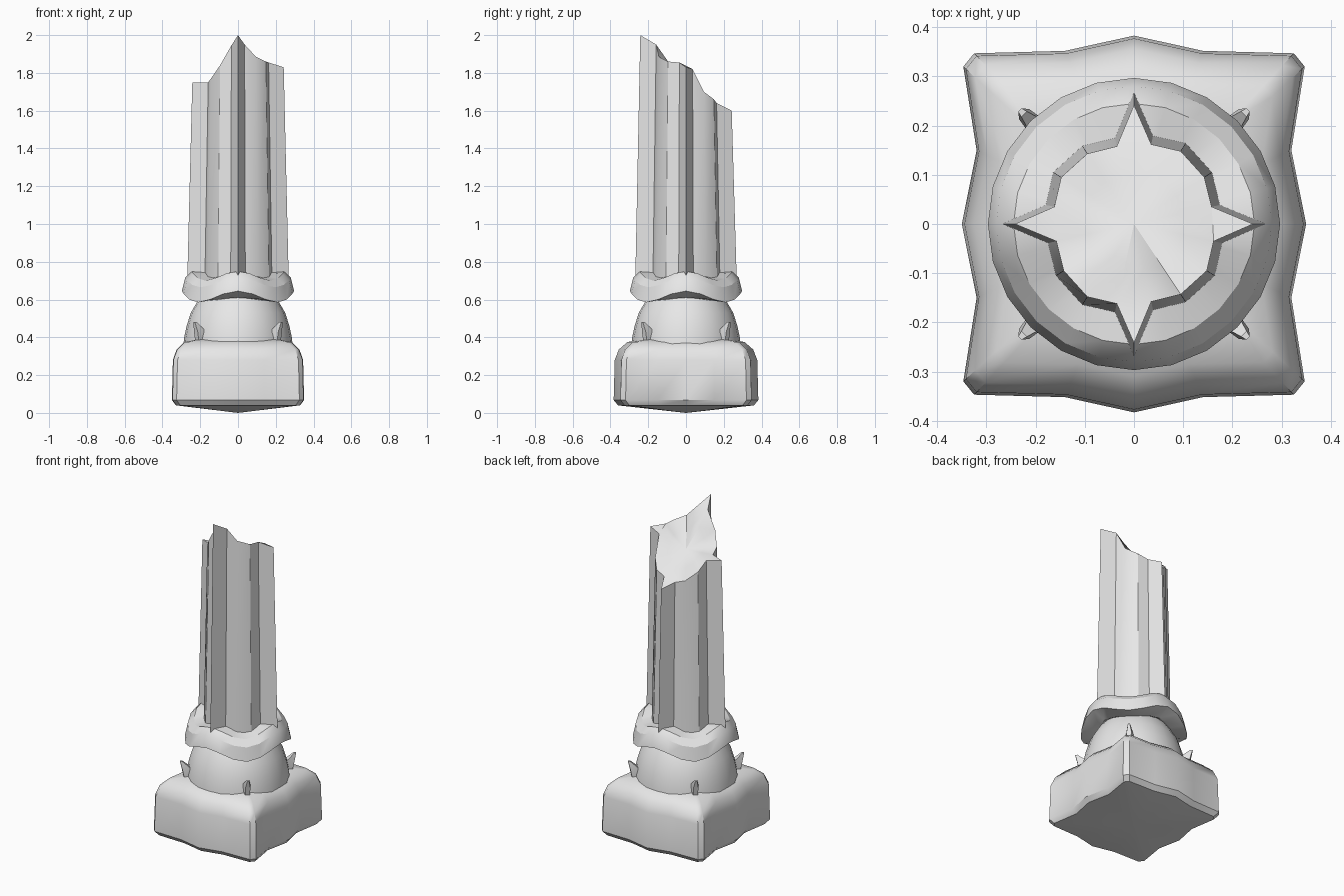
import bpy, bmesh, math
from mathutils import Vector

cube = bpy.data.objects.get("Cube")
if cube:
    bpy.data.objects.remove(cube, do_unlink=True)

stone = bpy.data.materials.new("pale_stone")
stone.use_nodes = True
GREY = (0.8, 0.8, 0.8, 1)
stone.diffuse_color = GREY
stone.node_tree.nodes["Principled BSDF"].inputs["Base Color"].default_value = GREY


def finish(name, bm, angle=30):
    bmesh.ops.recalc_face_normals(bm, faces=bm.faces)
    mesh = bpy.data.meshes.new(name)
    bm.to_mesh(mesh)
    bm.free()
    mesh.materials.append(stone)
    obj = bpy.data.objects.new(name, mesh)
    bpy.context.collection.objects.link(obj)
    bpy.ops.object.select_all(action='DESELECT')
    obj.select_set(True)
    bpy.context.view_layer.objects.active = obj
    bpy.ops.object.shade_smooth_by_angle(angle=math.radians(angle))
    return obj


def loft(bm, rings):
    """Bridge closed rings of points and return their vertices."""
    loops = [[bm.verts.new(p) for p in ring] for ring in rings]
    for a, b in zip(loops, loops[1:]):
        for i in range(len(a)):
            j = (i + 1) % len(a)
            bm.faces.new((a[i], a[j], b[j], b[i]))
    return loops


def fan(bm, loop, centre):
    c = bm.verts.new(centre)
    for i in range(len(loop)):
        bm.faces.new((loop[i], loop[(i + 1) % len(loop)], c))


# Plinth: wavy square with chamfered corners and a shallow pointed underside
quarter = [(.35, 0), (.32, .15), (.347, .32), (.325, .347), (.14, .352), (0, .383)]
half = quarter + [(-x, y) for x, y in quarter[-2::-1]]
outline = half + [(x, -y) for x, y in half[-2:0:-1]]
levels = [(.94, .04), (1, .068), (.985, .28), (.93, .335), (.81, .375), (.6, .39)]
bm = bmesh.new()
loops = loft(bm, [[(x * s, y * s, z) for x, y in outline] for s, z in levels])
fan(bm, loops[0], (0, 0, 0))
fan(bm, loops[-1], (0, 0, .4))
finish("plinth", bm, 35)


def wavy_ring(r, z_axis, z_diagonal, n=24):
    """Round ring whose height swings between the axes and the diagonals."""
    pts = []
    for i in range(n):
        a = math.tau * i / n
        t = (1 - math.cos(4 * a)) / 2
        pts.append((r * math.cos(a), r * math.sin(a), z_axis + (z_diagonal - z_axis) * t))
    return pts


# Rounded bulb
bm = bmesh.new()
loops = loft(bm, [wavy_ring(r, z, z) for r, z in
                  [(.29, .35), (.285, .40), (.272, .46), (.25, .53), (.215, .59), (.18, .64)]])
fan(bm, loops[-1], (0, 0, .66))
finish("bulb", bm, 40)

# Wavy collar with a flared lip
bm = bmesh.new()
loft(bm, [wavy_ring(*row) for row in
          [(.17, .63, .61), (.215, .61, .595), (.297, .645, .585), (.28, .715, .665),
           (.245, .75, .70), (.13, .75, .73)]])
finish("collar", bm, 32)

# Small claws on the bulb diagonals
for side, sx in (("left", 1), ("right", -1)):
    for end, sy in (("front", -1), ("back", 1)):
        out = Vector((sx, sy, 0)).normalized()
        across = Vector((-out.y, out.x, 0))
        bm = bmesh.new()
        rings = []
        for r, z, w, d in [(.275, .375, .022, .03), (.288, .43, .024, .028), (.322, .48, .008, .006)]:
            rings.append([out * (r + a * d) + across * (b * w) + Vector((0, 0, z))
                          for a, b in ((-1, -1), (1, -.6), (1, .6), (-1, 1))])
        loops = loft(bm, rings)
        bm.faces.new(loops[0])
        bm.faces.new(loops[-1])
        finish(f"{end}_{side}_claw", bm)

# Broken shaft: four sharp fins around a round core; heights run anticlockwise
# from the left fin: tip, fin root, two core points, next fin root
section = [(.242, 0), (.158, .035), (.143, .095), (.095, .148), (.035, .162)]
heights = [1.83, 1.82, 1.70, 1.66, 1.64,
           1.60, 1.62, 1.64, 1.69, 1.74,
           1.75, 1.75, 1.77, 1.84, 1.945,
           2.00, 1.95, 1.885, 1.86, 1.855]
plan = []
for k in range(4):
    for x, y in section:
        for _ in range(k):
            x, y = -y, x
        plan.append((x, y))
top = [(x, y, z) for (x, y), z in zip(plan, heights)]
foot = [(x * 1.11, y * 1.11, .70) for x, y in plan]
bm = bmesh.new()
low, high = loft(bm, [foot, top])
core = [v for i, v in enumerate(high) if i % 5]
for k in range(0, 20, 5):
    bm.faces.new((high[k - 1], high[k], high[k + 1]))
# Dished fracture surface
inner = [bm.verts.new((v.co.x * .6, v.co.y * .6, v.co.z * .55 + 1.75 * .45)) for v in core]
for i in range(len(core)):
    j = (i + 1) % len(core)
    bm.faces.new((core[i], core[j], inner[j], inner[i]))
fan(bm, inner, (0, 0, 1.755))
finish("broken_shaft", bm, 33)
